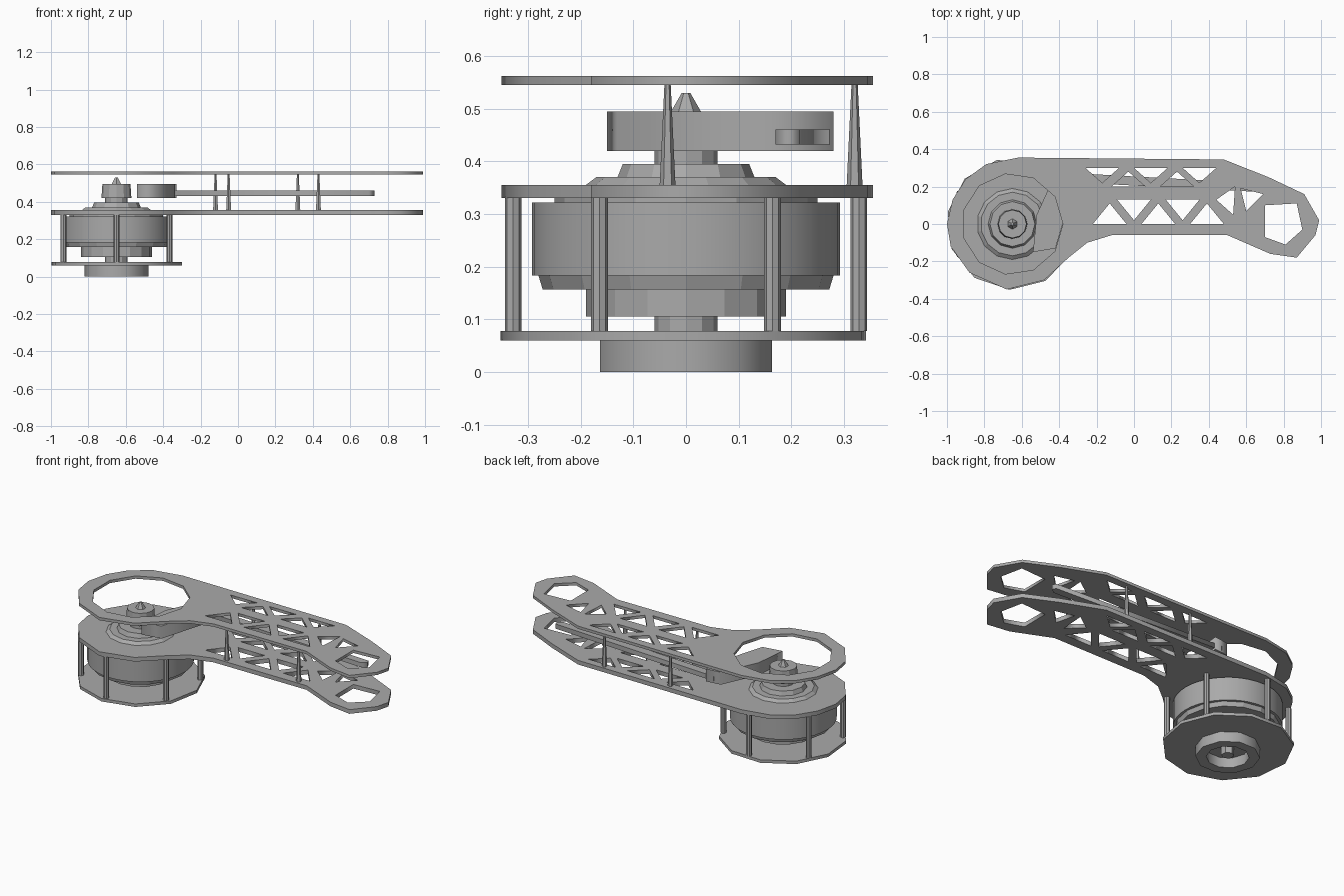
import bpy, math
from mathutils import Vector

cube = bpy.data.objects.get("Cube")
if cube:
    bpy.data.objects.remove(cube, do_unlink=True)

grey = bpy.data.materials.new("aluminium_grey")
grey.use_nodes = True
colour = (0.4, 0.4, 0.4, 1)
grey.diffuse_color = colour
grey.node_tree.nodes["Principled BSDF"].inputs["Base Color"].default_value = colour

AXIS = Vector((-0.65, 0, 0))  # motor axis


def ring(radius, sides, turn=0):
    return [(AXIS.x + radius * math.cos(math.tau * i / sides + turn),
             radius * math.sin(math.tau * i / sides + turn)) for i in range(sides)]


def sheet(name, loops, low, high):
    """Extruded outline; every loop after the first is a hole."""
    curve = bpy.data.curves.new(name, "CURVE")
    curve.dimensions = "2D"
    curve.fill_mode = "BOTH"
    curve.extrude = (high - low) / 2
    for loop in loops:
        spline = curve.splines.new("POLY")
        spline.points.add(len(loop) - 1)
        for point, (x, y) in zip(spline.points, loop):
            point.co = (x, y, 0, 1)
        spline.use_cyclic_u = True
    temp = bpy.data.objects.new(name + "_curve", curve)
    bpy.context.collection.objects.link(temp)
    bpy.context.view_layer.update()
    mesh = bpy.data.meshes.new_from_object(
        temp.evaluated_get(bpy.context.evaluated_depsgraph_get()))
    bpy.data.objects.remove(temp, do_unlink=True)
    obj = bpy.data.objects.new(name, mesh)
    bpy.context.collection.objects.link(obj)
    obj.location.z = (low + high) / 2
    mesh.materials.clear()
    mesh.materials.append(grey)
    return obj


def post(name, x, y, low, high, r1, r2=None, sides=8):
    bpy.ops.mesh.primitive_cone_add(vertices=sides, radius1=r1,
                                    radius2=r1 if r2 is None else r2, depth=high - low,
                                    location=(x, y, (low + high) / 2))
    obj = bpy.context.object
    obj.name = name
    obj.data.materials.append(grey)
    return obj


def disc(name, low, high, r1, r2=None, sides=12):
    return post(name, AXIS.x, 0, low, high, r1, r2, sides)


# Arm plates: rounded motor end, straight truss, angled tip
outline = [(-1, 0), (-.97, .13), (-.9, .24), (-.79, .32), (-.62, .355), (.48, .345),
           (.72, .25), (.91, .16), (.99, .02), (.97, -.06), (.87, -.18), (.73, -.16),
           (.5, -.06), (-.12, -.06), (-.25, -.1), (-.35, -.18), (-.48, -.3),
           (-.68, -.35), (-.88, -.26), (-.98, -.12)]
tip_hole = [(.70, .10), (.87, .11), (.90, -.03), (.81, -.11), (.70, -.07)]


def triangle(x, base, apex, half=0.09):
    return [(x - half, base), (x + half, base), (x, apex)]


truss = [tip_hole]
for i in range(3):
    x = -.17 + i * .26
    truss.append(triangle(x, .30, .22))
    truss.append(triangle(x + .04, 0, .11))
    if i < 2:
        truss.append(triangle(x + .14, .20, .28))
        truss.append(triangle(x + .17, .13, .02))
truss += [[(.44, .13), (.54, .20), (.53, .05)], [(.57, .19), (.69, .16), (.60, .07)]]

sheet("lower_arm_plate", [outline] + truss, .33, .355)
sheet("upper_arm_plate", [outline, ring(.27, 11)] + truss, .545, .562)

# Motor cage
sheet("base_plate", [ring(.352, 11, .1)], .06, .078)
sheet("base_hub", [ring(.172, 10), ring(.115, 10)], 0, .06)
disc("hub_core", .01, .06, .035, sides=6)
for i in range(6):
    angle = math.radians(30 + 60 * i)
    post("cage_post", AXIS.x + .328 * math.cos(angle), .328 * math.sin(angle),
         .078, .33, .016)

# Motor
drum = disc("motor_drum", .183, .322, .292, sides=40)
bpy.ops.object.shade_smooth_by_angle()
disc("motor_rim", .157, .183, .272, .28, 16)
disc("motor_neck", .105, .157, .19, sides=16)
disc("motor_shaft", .078, .105, .06)
disc("drum_cap", .322, .33, .25, sides=16)

# Output stack above the lower plate
disc("output_flange", .355, .37, .19, .17, 14)
disc("output_step", .37, .395, .13, .12)
disc("output_shaft", .395, .42, .06)
disc("output_horn", .42, .495, .08, .075)
disc("output_screw", .495, .53, .028, .008, 6)

# Crank and connecting rod
crank = [(-.54, -.15), (-.42, -.13), (-.34, .14), (-.33, .28), (-.42, .27), (-.52, .05)]
sheet("crank_block", [crank], .42, .495)
rod = [(-.38, .225), (.70, .17), (.73, .19), (.72, .215), (-.38, .275)]
sheet("connecting_rod", [rod], .432, .46)

# Slim spacers between the arm plates
for x, y in ((-.12, .32), (.32, .32), (-.05, -.035), (.43, -.035)):
    post("arm_spacer", x, y, .355, .545, .015, .006, 6)
